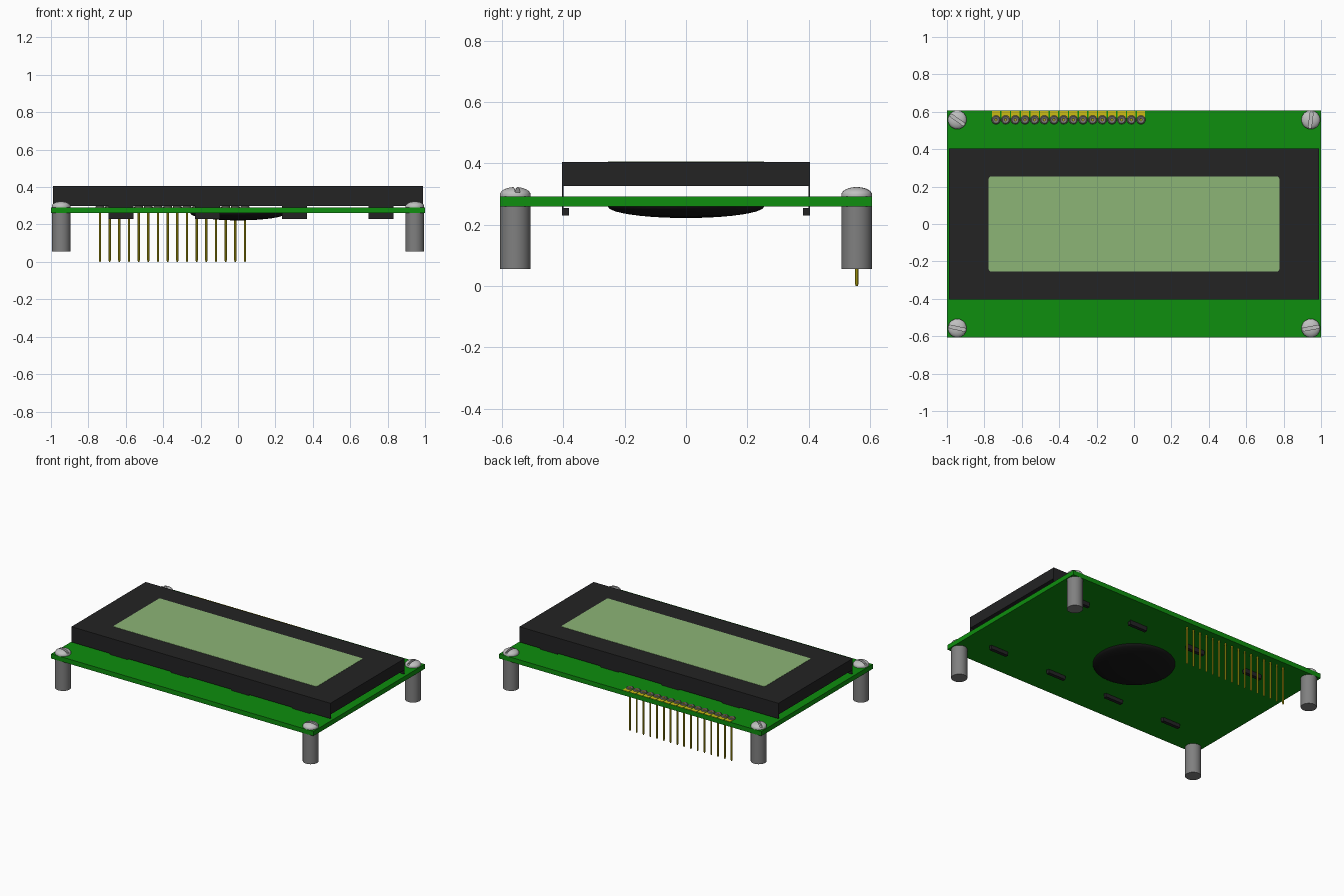
import bpy, bmesh, math
from mathutils import Matrix

cube = bpy.data.objects.get("Cube")
if cube:
    bpy.data.objects.remove(cube, do_unlink=True)


def make_mat(name, rgb, rough=0.5):
    lin = [((c / 255 + 0.055) / 1.055) ** 2.4 if c > 10 else c / 255 / 12.92 for c in rgb]
    m = bpy.data.materials.new(name)
    m.use_nodes = True
    m.diffuse_color = (*lin, 1)
    bsdf = m.node_tree.nodes["Principled BSDF"]
    bsdf.inputs["Base Color"].default_value = (*lin, 1)
    bsdf.inputs["Roughness"].default_value = rough
    return m


GREEN = make_mat("board green", (14, 142, 14))
BLACK = make_mat("bezel black", (35, 35, 36))
RESIN = make_mat("resin black", (24, 24, 24))
SCREEN = make_mat("screen green", (140, 181, 118))
STEEL = make_mat("screw steel", (192, 192, 192))
GREY = make_mat("standoff grey", (128, 128, 128))
GOLD = make_mat("pin gold", (204, 188, 20))
SOLDER = make_mat("solder grey", (125, 122, 116))


def finish(name, bm, mat, smooth=False):
    bmesh.ops.recalc_face_normals(bm, faces=bm.faces)
    me = bpy.data.meshes.new(name)
    bm.to_mesh(me)
    bm.free()
    ob = bpy.data.objects.new(name, me)
    bpy.context.collection.objects.link(ob)
    if mat:
        me.materials.append(mat)
    if smooth:
        bpy.ops.object.select_all(action='DESELECT')
        ob.select_set(True)
        bpy.context.view_layer.objects.active = ob
        bpy.ops.object.shade_smooth_by_angle(angle=math.radians(35))
    return ob


def add_box(bm, x0, x1, y0, y1, z0, z1):
    mtx = Matrix.Translation(((x0 + x1) / 2, (y0 + y1) / 2, (z0 + z1) / 2))
    mtx = mtx @ Matrix.Diagonal((x1 - x0, y1 - y0, z1 - z0, 1))
    return bmesh.ops.create_cube(bm, size=1, matrix=mtx)["verts"]


def box(name, mat, *dims):
    bm = bmesh.new()
    add_box(bm, *dims)
    return finish(name, bm, mat)


def add_lathe(bm, profile, cx=0, cy=0, steps=32):
    """Spin (radius, z) points about a vertical axis at cx, cy."""
    rings = []
    for r, z in profile:
        if r == 0:
            rings.append([bm.verts.new((cx, cy, z))] * steps)
        else:
            rings.append([bm.verts.new((cx + r * math.cos(a), cy + r * math.sin(a), z))
                          for a in (2 * math.pi * i / steps for i in range(steps))])
    for lo, hi in zip(rings, rings[1:]):
        for i in range(steps):
            j = (i + 1) % steps
            bm.faces.new(list(dict.fromkeys((lo[i], lo[j], hi[j], hi[i]))))


def lathe(name, mat, profile, cx=0, cy=0, steps=32):
    bm = bmesh.new()
    add_lathe(bm, profile, cx, cy, steps)
    return finish(name, bm, mat, True)


BOT, TOP = 0.26, 0.292      # board faces

# Circuit board
box("circuit_board", GREEN, -1, 1, -0.607, 0.607, BOT, TOP)

# Bezel: slab with thin front and back skirts, open at the ends
bm = bmesh.new()
add_box(bm, -0.988, 0.988, -0.404, 0.404, 0.327, 0.405)
for s in (-1, 1):
    add_box(bm, -0.988, 0.988, *sorted((s * 0.404, s * 0.399)), 0.299, 0.328)
finish("bezel", bm, BLACK)

# Screen plate with rounded corners
bm = bmesh.new()
add_box(bm, -0.777, 0.777, -0.254, 0.254, 0.400, 0.4065)
uprights = [e for e in bm.edges if abs(e.verts[0].co.z - e.verts[1].co.z) > 0.001]
bmesh.ops.bevel(bm, geom=uprights, offset=0.012, segments=4, affect='EDGES', profile=0.5)
finish("screen", bm, SCREEN)

# Bezel legs passing through the board, bent inward below
bm = bmesh.new()
for x in (-0.625, -0.162, 0.301, 0.764):
    for s in (-1, 1):
        add_box(bm, x - 0.067, x + 0.067, *sorted((s * 0.404, s * 0.399)), 0.23, 0.300)
        add_box(bm, x - 0.067, x + 0.067, *sorted((s * 0.404, s * 0.381)), 0.23, 0.255)
finish("bezel_tabs", bm, BLACK)

# Chip resin dome under the board
dome = [(0.255 * math.sin(a), BOT - 0.038 * math.cos(a))
        for a in (math.pi / 2 * i / 10 for i in range(11))]
dome[0] = (0, BOT - 0.038)
lathe("resin_dome", RESIN, dome + [(0, BOT)], steps=64)

# Standoffs and slotted screws
head = [(0, TOP - 0.004), (0.05, TOP - 0.004), (0.05, 0.298)]
head += [(0.05 * math.cos(a), 0.298 + 0.025 * math.sin(a))
         for a in (math.pi / 2 * i / 8 for i in range(1, 8))]
head.append((0, 0.323))
for side, sx in (("left", 1), ("right", -1)):
    for end, sy in (("front", -1), ("back", 1)):
        x, y = sx * 0.945, sy * 0.557
        lathe(f"standoff_{end}_{side}", GREY,
              [(0, 0.055), (0.05, 0.055), (0.05, BOT), (0, BOT)], x, y)
        screw = lathe(f"screw_{end}_{side}", STEEL, head, x, y)
        angle = {(1, -1): 10, (-1, -1): -12, (1, 1): 83, (-1, 1): -35}[sx, sy]
        slot = box(f"slot_cutter_{end}_{side}", None,
                   -0.07, 0.07, -0.008, 0.008, 0.306, 0.35)
        slot.location = (x, y, 0)
        slot.rotation_euler.z = math.radians(angle)
        slot.hide_render = True
        slot.hide_set(True)
        cut = screw.modifiers.new("slot", 'BOOLEAN')
        cut.operation = 'DIFFERENCE'
        cut.solver = 'EXACT'
        cut.object = slot

# Header row: gold pads, solder rings and pins
pads, rings, pins = bmesh.new(), bmesh.new(), bmesh.new()
for i in range(16):
    x, y = -0.738 + 0.0517 * i, 0.557
    add_box(pads, x - 0.0225, x + 0.0225, 0.545, 0.605, TOP - 0.002, TOP + 0.002)
    add_lathe(rings, [(0.024, TOP), (0.023, 0.297), (0.018, 0.301),
                      (0.010, 0.299), (0.006, 0.295)], x, y, 16)
    add_lathe(pins, [(0, 0), (0.003, 0), (0.006, 0.008), (0.006, 0.301), (0, 0.301)], x, y, 8)
finish("header_pads", pads, GOLD)
finish("solder_rings", rings, SOLDER, True)
finish("header_pins", pins, GOLD, True)
